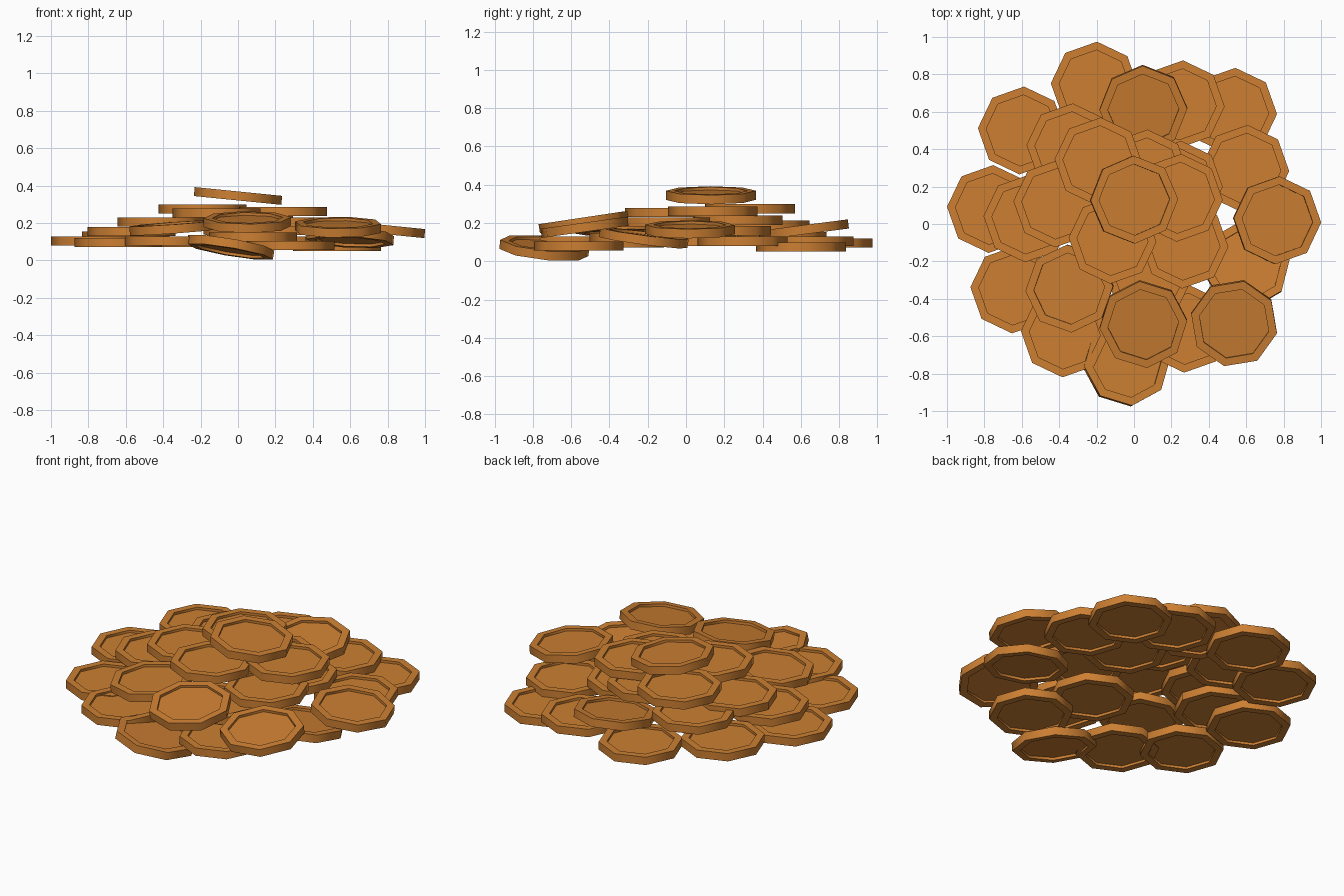
import bpy, bmesh, math
from mathutils import Vector, Quaternion

if "Cube" in bpy.data.objects:
    bpy.data.objects.remove(bpy.data.objects["Cube"])

bronze = bpy.data.materials.new("bronze orange")
bronze.diffuse_color = (0.604, 0.212, 0.032, 1)
bronze.use_nodes = True
bronze.node_tree.nodes["Principled BSDF"].inputs["Base Color"].default_value = bronze.diffuse_color

# one octagonal coin with a raised rim on both faces
R, INNER, HALF, DEPTH = 0.235, 0.19, 0.024, 0.015
bm = bmesh.new()
rings = []
for r, z in [(INNER, HALF - DEPTH), (INNER, HALF), (R, HALF),
             (R, -HALF), (INNER, -HALF), (INNER, DEPTH - HALF)]:
    rings.append([bm.verts.new((r * math.cos(i * math.pi / 4),
                                r * math.sin(i * math.pi / 4), z)) for i in range(8)])
for a, b in zip(rings, rings[1:]):
    for i in range(8):
        j = (i + 1) % 8
        bm.faces.new((a[i], b[i], b[j], a[j]))
bm.faces.new(rings[0])
bm.faces.new(rings[-1][::-1])
bmesh.ops.recalc_face_normals(bm, faces=bm.faces)
for f in bm.faces:
    f.smooth = True
mesh = bpy.data.meshes.new("coin")
bm.to_mesh(mesh)
bm.free()
mesh.set_sharp_from_angle(angle=math.radians(60))  # round wall, crisp rims
mesh.materials.append(bronze)


def coin(name, x, y, z, sx=0, sy=0, turn=-3):
    """Place a coin; sx and sy are the slopes along x and y."""
    ob = bpy.data.objects.new(name, mesh)
    bpy.context.collection.objects.link(ob)
    ob.location = (x, y, z)
    tilt = Vector((0, 0, 1)).rotation_difference(Vector((-sx, -sy, 1)))
    ob.rotation_mode = 'QUATERNION'
    ob.rotation_quaternion = tilt @ Quaternion((0, 0, 1), math.radians(turn))


# flat coins of the outer ring
for x, y, z in [(0.25, 0.64, 0.105), (0.53, 0.60, 0.075), (-0.21, 0.74, 0.095),
                (-0.60, 0.50, 0.13), (-0.765, 0.08, 0.105), (-0.57, 0.03, 0.155),
                (-0.64, -0.35, 0.095), (-0.37, -0.585, 0.105), (0.28, -0.56, 0.08),
                (0.595, 0.295, 0.105)]:
    coin("outer_coin", x, y, z)

# flat coins inside the heap
for x, y, z in [(-0.34, 0.41, 0.19), (-0.41, 0.11, 0.205), (0.27, -0.11, 0.205),
                (0.06, 0.27, 0.215), (0.24, 0.21, 0.16), (0.08, -0.27, 0.125)]:
    coin("inner_coin", x, y, z)

# upper layer
for x, y, z in [(-0.19, 0.335, 0.275), (0.24, 0.14, 0.262), (-0.115, -0.085, 0.255)]:
    coin("upper_coin", x, y, z)

# tilted coins leaning on the heap
coin("top_coin", 0.0, 0.13, 0.345, -0.1, 0, 1)
coin("back_tilted_coin", 0.05, 0.615, 0.165, 0, 0.13, 1)
coin("front_tilted_coin", 0.05, -0.535, 0.205, 0, 0.15, 5)
coin("front_right_tilted_coin", 0.535, -0.53, 0.178, 0, 0.14, 32)
coin("front_left_tilted_coin", -0.345, -0.345, 0.175, 0.07, 0.03, 3)
coin("front_low_coin", -0.04, -0.74, 0.07, -0.17, -0.1, 6)
coin("right_low_coin", 0.60, -0.22, 0.122, -0.05, -0.13, 8)
coin("right_tilted_coin", 0.765, 0.02, 0.167, -0.1, 0, -3)
